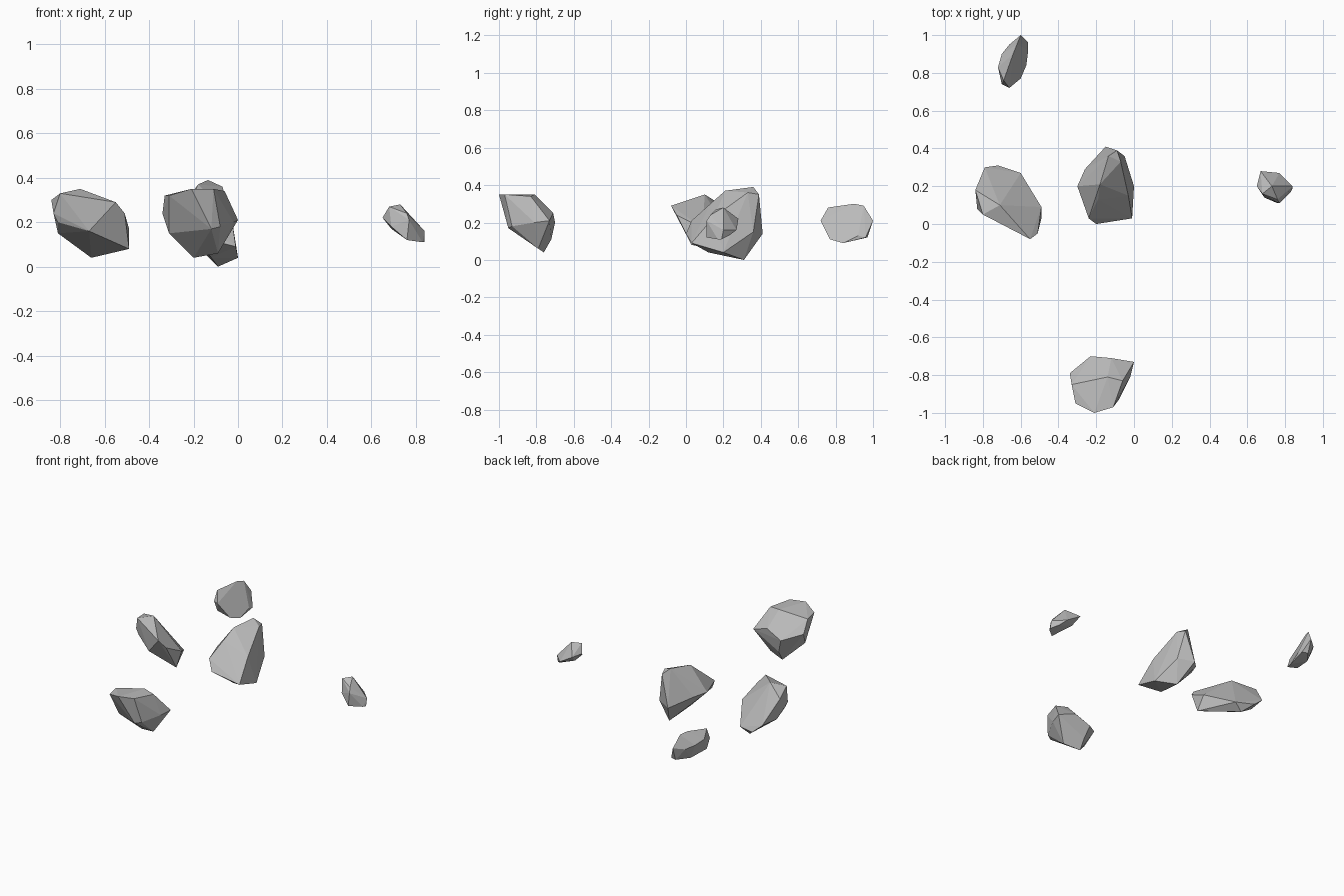
import bpy
import bmesh
import math
from mathutils import Vector

# Remove only the default cube
default_cube = bpy.data.objects.get("Cube")
if default_cube:
    bpy.data.objects.remove(default_cube, do_unlink=True)

# Plain grey stone shared by every rock
STONE_GREY = (0.5, 0.5, 0.5, 1.0)
stone = bpy.data.materials.new("stone_grey")
stone.use_nodes = True
stone.diffuse_color = STONE_GREY
shader = next(node for node in stone.node_tree.nodes if node.type == "BSDF_PRINCIPLED")
shader.inputs["Base Color"].default_value = STONE_GREY
shader.inputs["Roughness"].default_value = 0.9


def make_rock(name, corners):
    """Wrap a faceted boulder around its chiselled corners (in hundredths)."""
    points = [Vector(corner) / 100 for corner in corners]
    centre = sum(points, Vector()) / len(points)

    bm = bmesh.new()
    for point in points:
        bm.verts.new(point - centre)
    hull = bmesh.ops.convex_hull(bm, input=bm.verts[:])

    # Drop corners that fell inside the hull
    inside = {item for item in hull["geom_interior"] + hull["geom_unused"]
              if isinstance(item, bmesh.types.BMVert)}
    bmesh.ops.delete(bm, geom=list(inside), context="VERTS")

    # Merge nearly level triangles into broad flat facets
    bmesh.ops.dissolve_limit(bm, angle_limit=math.radians(3),
                             verts=bm.verts[:], edges=bm.edges[:])
    bmesh.ops.recalc_face_normals(bm, faces=bm.faces[:])

    mesh = bpy.data.meshes.new(name)
    bm.to_mesh(mesh)
    bm.free()
    mesh.materials.append(stone)
    rock = bpy.data.objects.new(name, mesh)
    rock.location = centre
    bpy.context.collection.objects.link(rock)
    return rock


# Tall ridged boulder in the middle: crest, shoulders, then foot
make_rock("centre_rock", [
    (-13.5, 36, 39), (-18, 21, 37), (-9, 39, 35), (-7, 33, 36), (-19, 13, 30),
    (-3, 15, 23), (-24, 3, 21), (-30, 20, 21), (-26, 29, 20), (-15, 41, 14),
    (-5, 36, 15), (-20, 0, 14), (-1, 3, 9), (0, 20, 4), (-12, 12, 4), (-9, 31, 0),
])

# Flat-topped boulder at the front, undercut on its outer side
make_rock("front_rock", [
    (-21, -100, 35), (-11, -97, 35), (-31, -95, 32), (-6, -83, 34),
    (-33, -85, 32), (-14, -81, 35), (-34, -79, 24), (-23, -70, 20),
    (-12, -71, 25), (0, -73, 21), (-8, -93, 18), (-2, -81, 20),
    (-12, -95, 17), (-31, -85, 15), (-20, -72, 11), (-20, -76, 4), (-9, -79, 6),
])

# Leaning slab on the right-hand side
make_rock("side_rock", [
    (-71, 10, 35), (-80, 5, 33), (-84, 18, 30), (-83, 8, 24), (-81, 8, 20),
    (-67, -1, 16), (-55, -8, 29), (-51, -5, 24), (-49, 9, 17), (-81, 17, 15),
    (-49, 3, 8), (-60, 27, 8), (-72, 31, 9), (-66, 25, 4), (-79, 30, 15),
])

# Thin disc-like stone at the back
make_rock("back_rock", [
    (-64, 90, 30), (-62, 95, 29), (-69, 76, 28), (-72, 83, 24),
    (-70, 90, 22), (-66, 95, 20), (-60, 100, 21), (-70, 74, 21),
    (-66, 72, 21), (-56, 96, 12), (-56, 92, 13), (-57, 84, 9), (-60, 77, 11),
    (-69, 76, 14), (-66, 89, 12), (-60, 97, 12),
])

# Small pebble set apart on the other side
make_rock("small_rock", [
    (65, 20, 22), (67, 28, 22), (68, 16, 27), (73, 20, 28), (76, 13, 24),
    (77, 27, 16), (84, 20, 16), (83, 17, 11), (84, 19, 11), (76, 11, 12),
    (77, 11, 21), (69, 14, 18), (69, 22, 17), (80, 23, 13),
])
